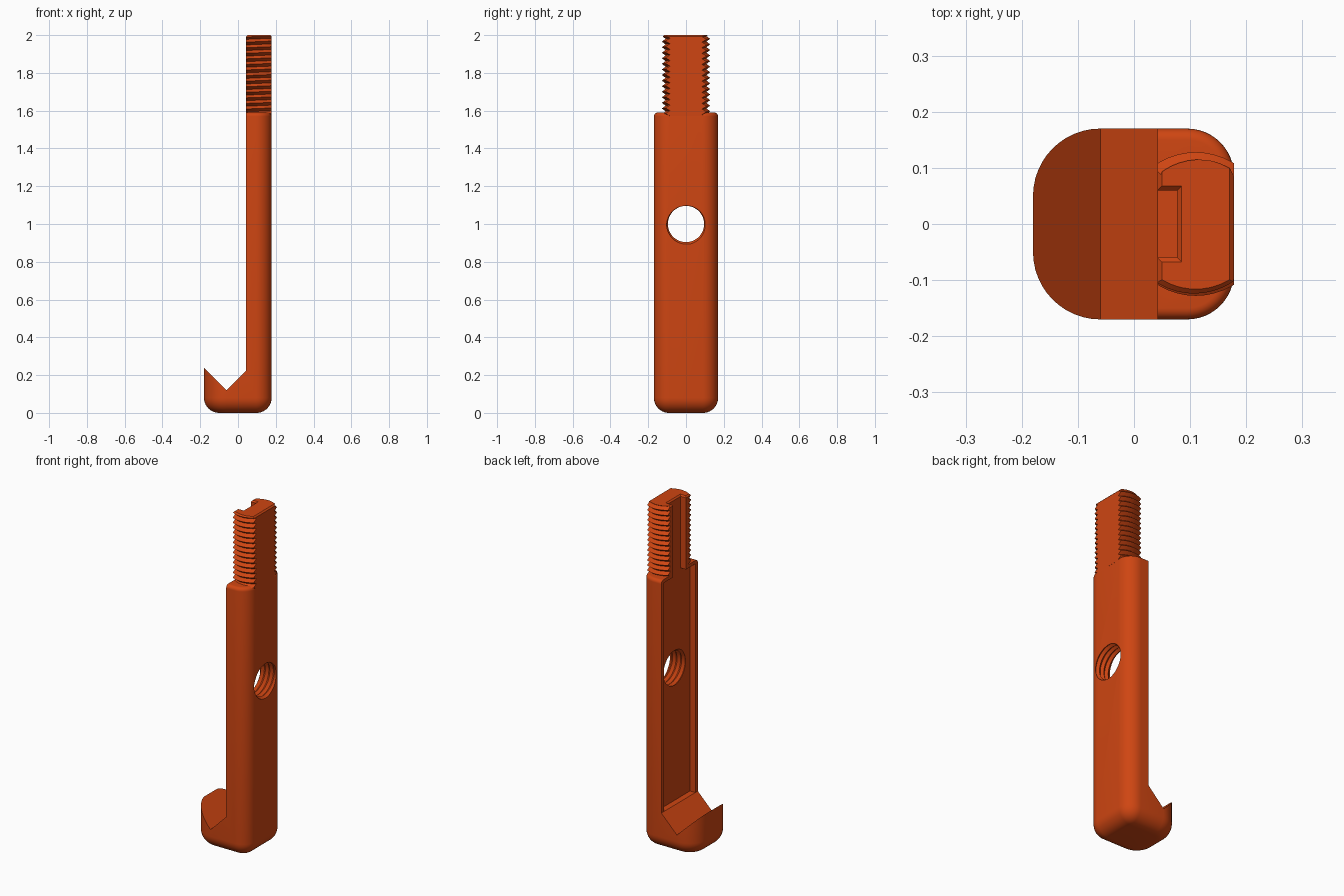
import bpy, bmesh, math
from mathutils import Matrix

if "Cube" in bpy.data.objects:
    bpy.data.objects.remove(bpy.data.objects["Cube"])

BACK, FRONT, HALF = 0.178, 0.042, 0.17   # bar faces and half width
SHOULDER, TOP, MID = 1.59, 2.0, 0.11
FLOOR, PITCH = 0.077, 0.0295

paint = bpy.data.materials.new("burnt_orange")
paint.use_nodes = True
colour = (0.62, 0.06, 0.006, 1)
paint.diffuse_color = colour
paint.node_tree.nodes["Principled BSDF"].inputs["Base Color"].default_value = colour


def finish(bm, name):
    bmesh.ops.recalc_face_normals(bm, faces=bm.faces)
    mesh = bpy.data.meshes.new(name)
    bm.to_mesh(mesh)
    bm.free()
    mesh.materials.append(paint)
    obj = bpy.data.objects.new(name, mesh)
    bpy.context.collection.objects.link(obj)
    return obj


def loft(name, rings):
    bm = bmesh.new()
    loops = [[bm.verts.new(p) for p in ring] for ring in rings]
    n = len(loops[0])
    for a, b in zip(loops, loops[1:]):
        for i in range(n):
            j = (i + 1) % n
            bm.faces.new((a[i], a[j], b[j], b[i]))
    bm.faces.new(loops[0])
    bm.faces.new(loops[-1])
    return finish(bm, name)


def box(name, x0, x1, half_y, z0, z1, flare=0):
    # Box whose upper end may flare out (positive) or chamfer in (negative)
    def ring(z, f):
        return [(x0 - f, -half_y - f, z), (x1 + f, -half_y - f, z),
                (x1 + f, half_y + f, z), (x0 - f, half_y + f, z)]
    return loft(name, [ring(z0, 0), ring(z1 - abs(flare), 0), ring(z1, flare)])


def thread(name, minor, major, length, steps=48):
    # Helical screw: each turn joins on to the next
    bm = bmesh.new()
    rows = 2 * int(length / PITCH) + 4
    grid = []
    for i in range(steps):
        a = math.tau * i / steps
        col = []
        for j in range(rows + 1):
            r = major if j % 2 else minor
            z = (j / 2 + i / steps - 1.5) * PITCH
            col.append(bm.verts.new((r * math.cos(a), r * math.sin(a), z)))
        grid.append(col)
    last = [bm.verts.new((grid[0][0].co.x, 0, grid[0][0].co.z + (rows / 2 + k) * PITCH)) for k in (0.5, 1)]
    last[0].co.x = major if rows % 2 == 0 else minor
    last[1].co.x = minor
    first = grid[0] + last
    for i in range(steps):
        a = grid[i]
        b = grid[i + 1] if i + 1 < steps else first[2:]
        for j in range(rows):
            bm.faces.new((a[j], b[j], b[j + 1], a[j + 1]))
    # Fan caps close both helical ends
    low = [c[0] for c in grid] + [first[2], first[1]]
    high = [c[rows] for c in grid] + [first[rows + 2], first[rows + 1]]
    for rim in (low, high):
        hub = bm.verts.new((0, 0, sum(v.co.z for v in rim) / len(rim)))
        for i in range(len(rim)):
            bm.faces.new((hub, rim[i], rim[(i + 1) % len(rim)]))
    return finish(bm, name)


def combine(obj, tool, operation):
    mod = obj.modifiers.new("combine", "BOOLEAN")
    mod.operation, mod.solver, mod.object = operation, "EXACT", tool
    bpy.context.view_layer.objects.active = obj
    bpy.ops.object.modifier_apply(modifier=mod.name)
    bpy.data.objects.remove(tool)


def body_ring(inset, z, seg=12):
    # Rounded outline with larger corners on the hook side
    pts = []
    for k, (sx, sy) in enumerate(((1, 1), (-1, 1), (-1, -1), (1, -1))):
        r = 0.083 if sx > 0 else 0.12
        cx = BACK - r if sx > 0 else r - 0.18
        for i in range(seg + 1):
            a = math.pi / 2 * (k + i / seg)
            pts.append((cx + (r - inset) * math.cos(a),
                        sy * (HALF - r) + (r - inset) * math.sin(a), z))
    return pts


# Bar and hook block, with rounded foot and shoulder
rings = []
for i in range(11):
    a = math.pi / 2 * i / 10
    rings.append(body_ring(0.08 * (1 - math.sin(a)), 0.08 * (1 - math.cos(a))))
for i in range(7):
    a = math.pi / 2 * i / 6
    rings.append(body_ring(0.02 * (1 - math.cos(a)), SHOULDER - 0.02 * (1 - math.sin(a))))
body = loft("hook_bar", rings)

# V-shaped hook mouth
mouth = [(-0.3, 0.36), (-0.06, 0.12), (FRONT, 0.222), (FRONT, 3), (-0.3, 3)]
combine(body, loft("mouth_cutter", [[(x, y, z) for x, z in mouth] for y in (-1, 1)]), "DIFFERENCE")

# Shallow channel along the inner face
combine(body, box("channel_cutter", -0.1, FLOOR, 0.147, 0.222, 1.57), "DIFFERENCE")

# Threaded cross hole
cutter = thread("hole_cutter", 0.096, 0.108, 0.3)
cutter.data.transform(Matrix.Translation((0, 0, 1)) @ Matrix.Rotation(math.pi / 2, 4, "Y"))
combine(body, cutter, "DIFFERENCE")

# Threaded stem: screw trimmed to a chamfered flat-sided bar
stem = thread("threaded_stem", 0.108, 0.128, 0.5)
stem.data.transform(Matrix.Translation((MID, 0, 1.56)))


def circle(r, z):
    return [(MID + r * math.cos(math.tau * i / 64), r * math.sin(math.tau * i / 64), z) for i in range(64)]


combine(stem, loft("round_trim", [circle(0.14, 1.572), circle(0.14, 1.976), circle(0.116, TOP)]), "INTERSECT")
combine(stem, box("flat_trim", FRONT, BACK, 0.2, 1.5, TOP, -0.008), "INTERSECT")
combine(body, stem, "UNION")

# Slot through the stem, flared at the top
combine(body, box("slot_cutter", -0.1, FLOOR, 0.06, 1.5, TOP + 0.001, 0.009), "DIFFERENCE")

bpy.ops.object.select_all(action="DESELECT")
body.select_set(True)
bpy.context.view_layer.objects.active = body
bpy.ops.object.shade_smooth_by_angle(angle=math.radians(30))
